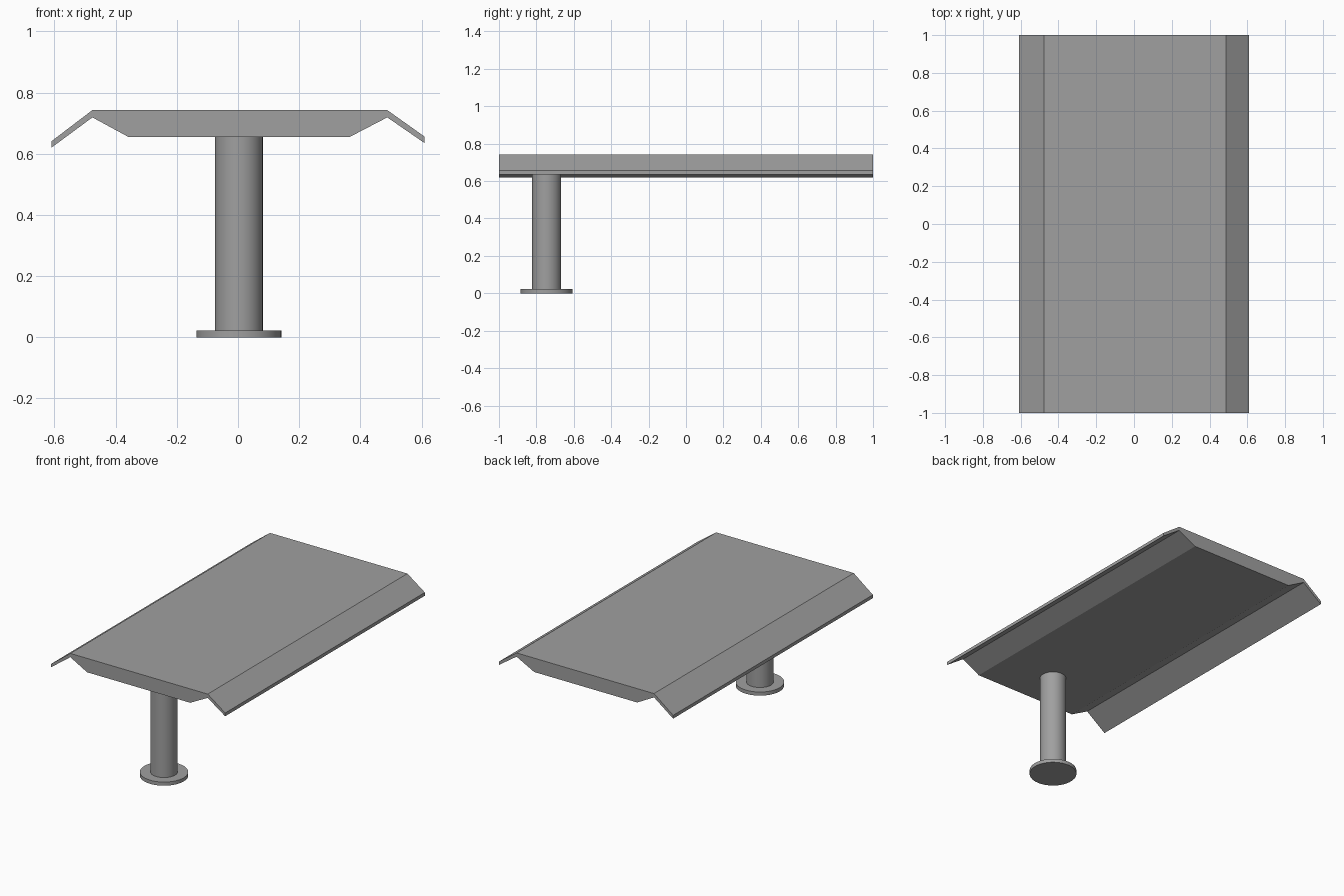
import bpy
import bmesh
import math

old = bpy.data.objects.get("Cube")
if old:
    bpy.data.objects.remove(old, do_unlink=True)

# One plain grey for the whole shelter
GREY = (0.35, 0.35, 0.35, 1.0)
grey = bpy.data.materials.new("mid grey")
grey.use_nodes = True
grey.diffuse_color = GREY
grey.node_tree.nodes["Principled BSDF"].inputs["Base Color"].default_value = GREY


def extrude_profile(name, profile, y0, y1):
    """Sweep a closed xz profile along y into a solid."""
    bm = bmesh.new()
    face = bm.faces.new([bm.verts.new((x, y0, z)) for x, z in profile])
    result = bmesh.ops.extrude_face_region(bm, geom=[face])
    moved = [v for v in result["geom"] if isinstance(v, bmesh.types.BMVert)]
    bmesh.ops.translate(bm, verts=moved, vec=(0, y1 - y0, 0))
    bmesh.ops.recalc_face_normals(bm, faces=bm.faces)
    mesh = bpy.data.meshes.new(name)
    bm.to_mesh(mesh)
    bm.free()
    mesh.materials.append(grey)
    obj = bpy.data.objects.new(name, mesh)
    bpy.context.collection.objects.link(obj)
    return obj


def upright_cylinder(name, radius, z0, z1):
    """Round part standing on the column axis."""
    bpy.ops.mesh.primitive_cylinder_add(
        vertices=48, radius=radius, depth=z1 - z0,
        location=(0.003, -0.745, (z0 + z1) / 2))
    obj = bpy.context.object
    obj.name = name
    obj.data.materials.append(grey)
    bpy.ops.object.shade_smooth_by_angle(angle=math.radians(30))
    return obj


# Canopy: flat deck with a tapered belly and thin drooping eaves
canopy_profile = [
    (-0.61, 0.641), (-0.476, 0.743), (0.488, 0.743), (0.61, 0.656),
    (0.61, 0.635), (0.488, 0.719), (0.365, 0.655),
    (-0.358, 0.655), (-0.476, 0.719), (-0.61, 0.62),
]
extrude_profile("canopy", canopy_profile, -1.0, 1.0)

# Column and its round foot plate
upright_cylinder("column", 0.078, 0.022, 0.656)
upright_cylinder("foot_plate", 0.139, 0.0, 0.023)
